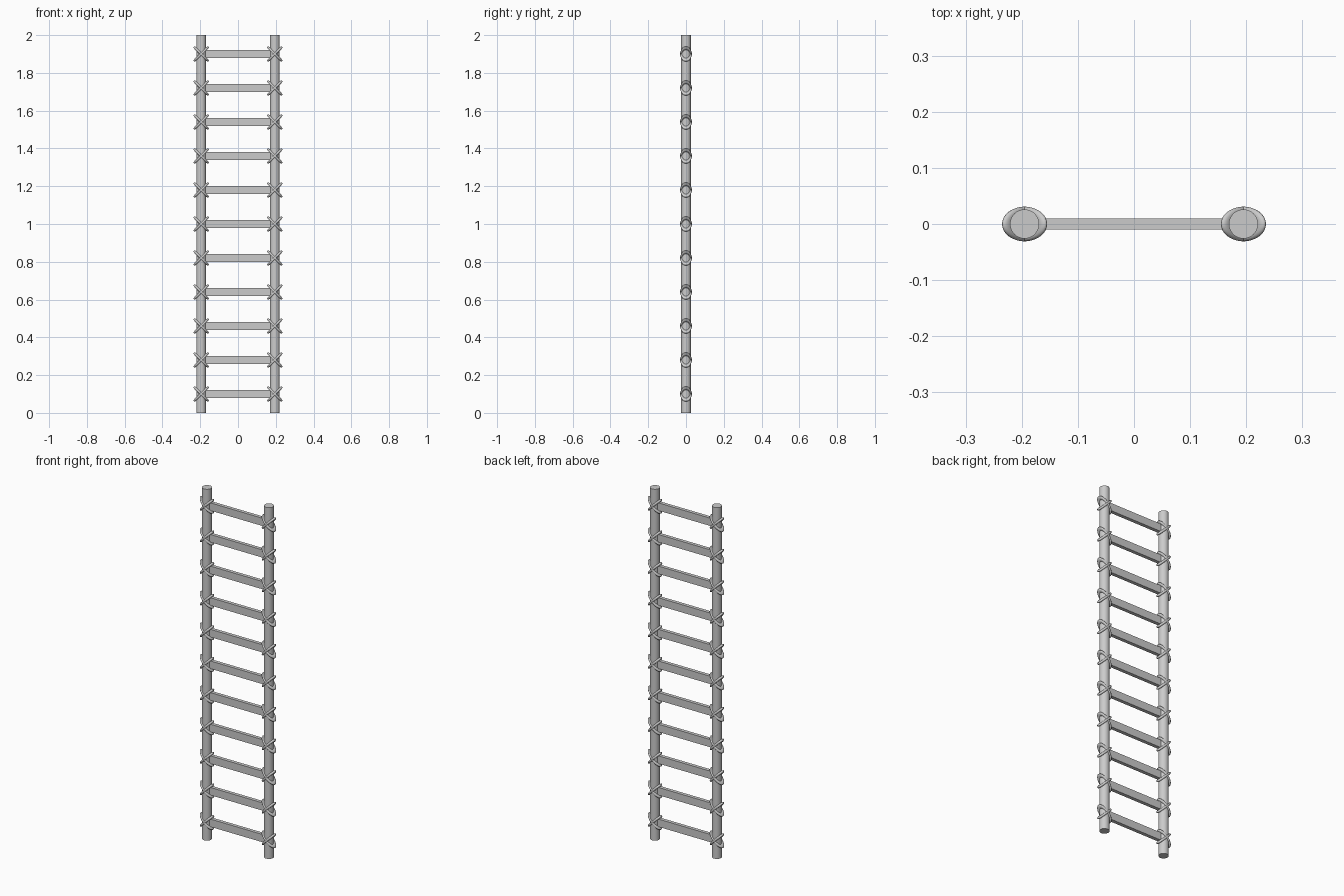
import bpy, math

if "Cube" in bpy.data.objects:
    bpy.data.objects.remove(bpy.data.objects["Cube"])

RAIL_X, RAIL_R = 0.195, 0.026
RUNG_Z = [0.1 + 0.18 * i for i in range(11)]


def finish(name, smooth=True):
    ob = bpy.context.object
    ob.name = name
    if smooth:
        bpy.ops.object.shade_smooth_by_angle(angle=math.radians(40))
    return ob


# Two round upright rails
for side, label in ((-1, "left"), (1, "right")):
    bpy.ops.mesh.primitive_cylinder_add(vertices=32, radius=RAIL_R, depth=2,
                                        location=(side * RAIL_X, 0, 1))
    finish(f"{label}_rail")

for i, z in enumerate(RUNG_Z):
    # Flat plank rung running between the rail centres
    bpy.ops.mesh.primitive_cube_add(size=1, location=(0, 0, z))
    rung = finish(f"rung_{i + 1}", False)
    rung.scale = (2 * RAIL_X, 0.02, 0.044)

    # Crossed rope lashings: stretched rings tilted both ways at each joint
    for side, label in ((-1, "left"), (1, "right")):
        for tilt, way in ((45, "a"), (-45, "b")):
            bpy.ops.mesh.primitive_torus_add(
                major_radius=0.0245, minor_radius=0.0065,
                major_segments=32, minor_segments=12,
                location=(side * RAIL_X, 0, z),
                rotation=(0, math.radians(tilt), 0))
            ring = finish(f"{label}_lashing_{i + 1}{way}")
            ring.scale = (1.78, 1, 1)
